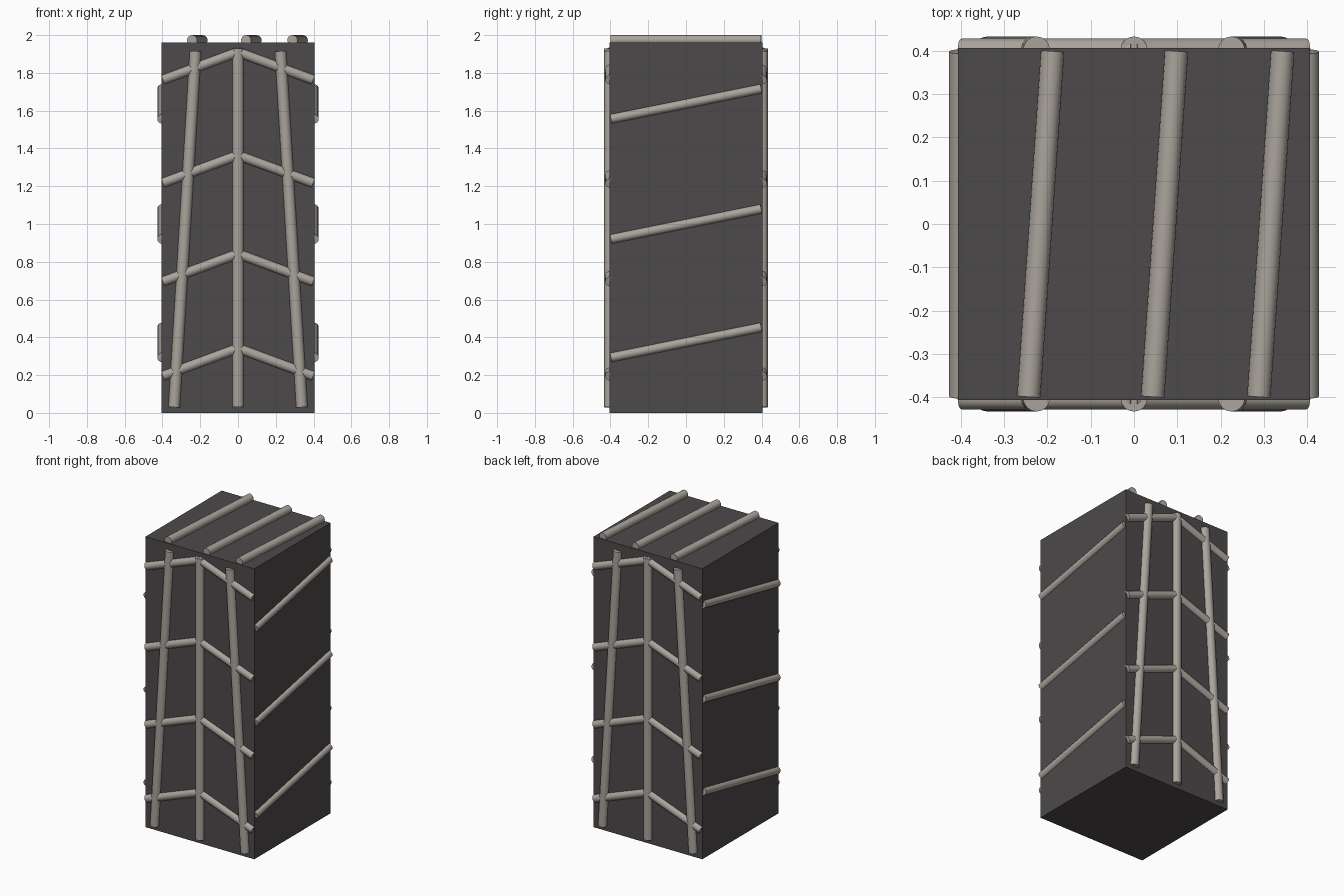
import bpy
from mathutils import Vector

if "Cube" in bpy.data.objects:
    bpy.data.objects.remove(bpy.data.objects["Cube"])


def material(name, color):
    m = bpy.data.materials.new(name)
    m.diffuse_color = color
    m.use_nodes = True
    m.node_tree.nodes["Principled BSDF"].inputs["Base Color"].default_value = m.diffuse_color
    return m


dark = material("dark_stone", (0.075, 0.067, 0.069, 1))
pale = material("pale_rod", (0.40, 0.37, 0.33, 1))


def rod(name, a, b, radius):
    """Capped cylinder running from point a to point b."""
    a, b = Vector(a), Vector(b)
    d = b - a
    bpy.ops.mesh.primitive_cylinder_add(
        vertices=16, radius=radius, depth=d.length, location=(a + b) / 2,
        rotation=d.to_track_quat('Z', 'Y').to_euler())
    ob = bpy.context.object
    ob.name = name
    ob.data.materials.append(pale)
    bpy.ops.object.shade_smooth_by_angle(angle=0.7)
    return ob


# Solid block
bpy.ops.mesh.primitive_cube_add(size=1, location=(0, 0, 0.98))
block = bpy.context.object
block.name = "block"
block.scale = (0.812, 0.812, 1.96)
bpy.ops.object.transform_apply(location=False, rotation=False, scale=True)
block.data.materials.append(dark)

# Front and back: converging uprights and chevron ribs
for face, y in (("front", -0.402), ("back", 0.402)):
    rod(f"{face}_centre_upright", (0, y, 0.03), (0, y, 1.93), 0.031)
    for s in (-1, 1):
        rod(f"{face}_side_upright", (s * 0.338, y, 0.03), (s * 0.225, y, 1.915), 0.031)
        for z in (0.195, 0.695, 1.217, 1.763):
            rod(f"{face}_chevron_rib", (s * 0.398, y, z), (0, y, z + 0.147), 0.026)

# Left and right: slanted ribs rising towards the back
for side, x in (("left", -0.402), ("right", 0.402)):
    for z in (0.293, 0.92, 1.556):
        rod(f"{side}_slanted_rib", (x, -0.398, z), (x, 0.398, z + 0.16), 0.025)

# Top ribs
for x in (-0.243, 0.043, 0.288):
    rod("top_rib", (x, -0.399, 1.973), (x + 0.055, 0.399, 1.973), 0.027)
